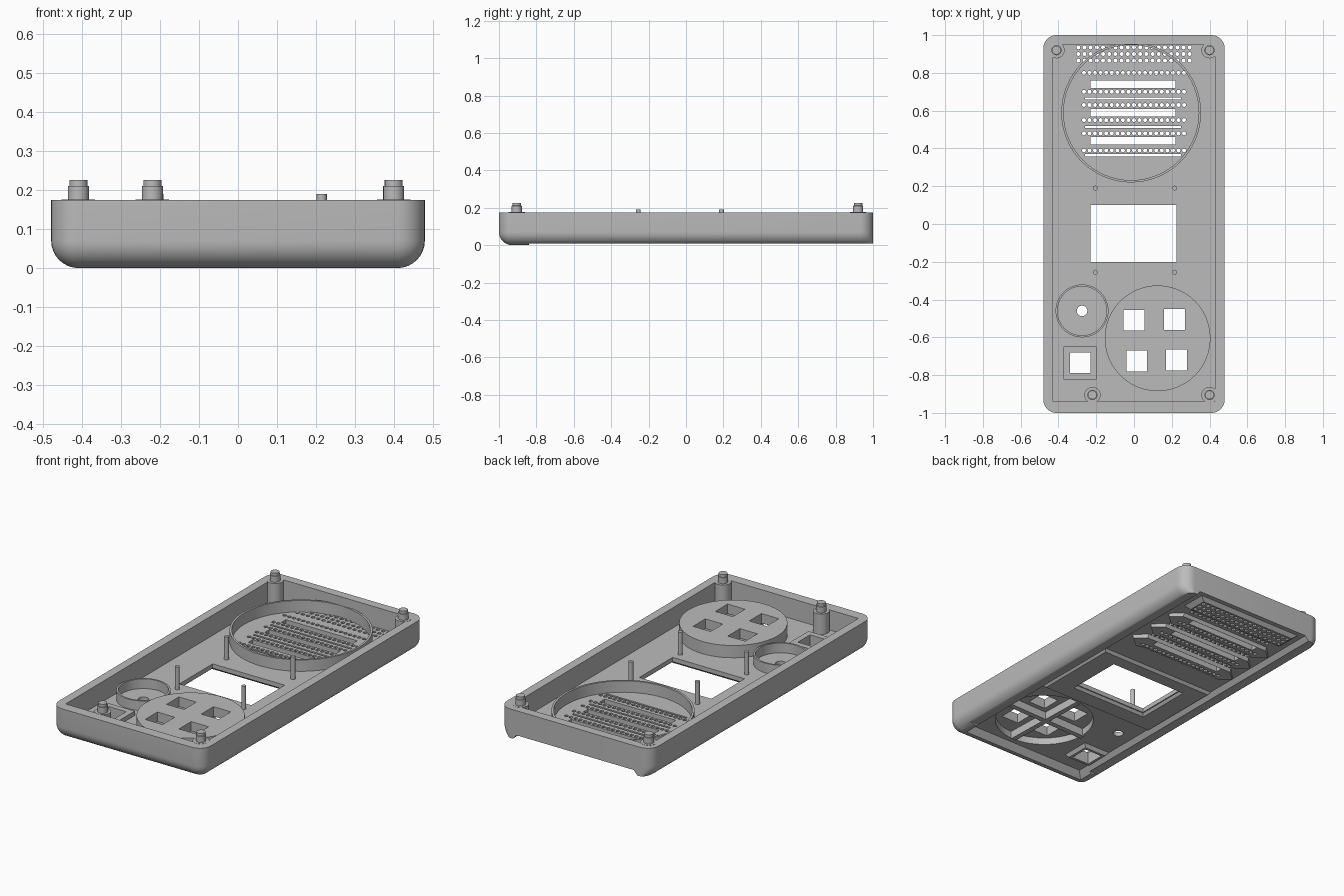
import bpy, bmesh, math
from mathutils import Matrix

if "Cube" in bpy.data.objects:
    bpy.data.objects.remove(bpy.data.objects["Cube"], do_unlink=True)

GREY = bpy.data.materials.new("plain_grey")
GREY.use_nodes = True
GREY.diffuse_color = (0.5, 0.5, 0.5, 1)
GREY.node_tree.nodes["Principled BSDF"].inputs["Base Color"].default_value = (0.5, 0.5, 0.5, 1)


def finish(name, bm):
    bmesh.ops.recalc_face_normals(bm, faces=bm.faces)
    me = bpy.data.meshes.new(name)
    bm.to_mesh(me)
    bm.free()
    me.materials.append(GREY)
    ob = bpy.data.objects.new(name, me)
    bpy.context.collection.objects.link(ob)
    return ob


def loft(bm, rings):
    """Skin a stack of equal-length rings and cap both ends."""
    loops = [[bm.verts.new(p) for p in ring] for ring in rings]
    n = len(loops[0])
    for a, b in zip(loops, loops[1:]):
        for i in range(n):
            j = (i + 1) % n
            bm.faces.new((a[i], a[j], b[j], b[i]))
    bm.faces.new(loops[0][::-1])
    bm.faces.new(loops[-1])


def circle(x, y, r, z, n):
    return [(x + r * math.cos(math.tau * i / n), y + r * math.sin(math.tau * i / n), z) for i in range(n)]


def rect(x0, x1, y0, y1, z):
    return [(x0, y0, z), (x1, y0, z), (x1, y1, z), (x0, y1, z)]


def square(x, y, h, z):
    return rect(x - h, x + h, y - h, y + h, z)


def box(bm, x0, x1, y0, y1, z0, z1):
    loft(bm, [rect(x0, x1, y0, y1, z) for z in (z0, z1)])


def disc(bm, x, y, r, z0, z1, n=48):
    loft(bm, [circle(x, y, r, z, n) for z in (z0, z1)])


def boolean(ob, bm, operation="DIFFERENCE"):
    """Apply a boolean with a temporary helper mesh."""
    helper = finish("helper", bm)
    helper.hide_render = True
    mod = ob.modifiers.new("cut", "BOOLEAN")
    mod.operation, mod.object, mod.solver = operation, helper, "EXACT"
    bpy.context.view_layer.update()
    dg = bpy.context.evaluated_depsgraph_get()
    me = bpy.data.meshes.new_from_object(ob.evaluated_get(dg))
    ob.modifiers.clear()
    ob.data = me
    bpy.data.objects.remove(helper, do_unlink=True)


def body_ring(d, z, r=0.07, steps=8):
    """Plan outline inset by d on the sides and front, but flush at the back."""
    pts = []
    rx = max(r - d, 0.003)
    for cx, cy, ry, start in ((0.41, 0.93, r, 0), (-0.41, 0.93, r, 1), (-0.41, -0.93, rx, 2), (0.41, -0.93, rx, 3)):
        for i in range(steps + 1):
            a = (start + i / steps) * math.pi / 2
            pts.append((cx + rx * math.cos(a), cy + ry * math.sin(a), z))
    return pts


# Tray with rounded underside edges
bm = bmesh.new()
rings = []
for i in range(9):
    a = i / 8 * math.pi / 2
    rings.append(body_ring(0.07 * (1 - math.sin(a)), 0.07 * (1 - math.cos(a))))
loft(bm, rings + [body_ring(0, 0.175)])
tray = finish("tray", bm)

# Inner cavity
bm = bmesh.new()
box(bm, -0.43, 0.43, -0.94, 0.95, 0.06, 0.3)
boolean(tray, bm)

# Underside recess, open at the back, and the slightly lower front lip
bm = bmesh.new()
loft(bm, [rect(-0.42, 0.42, -0.945, 1.1, -0.02), rect(-0.37, 0.37, -0.9, 1.1, 0.035)])
boolean(tray, bm)
bm = bmesh.new()
box(bm, -0.6, 0.6, -0.84, 1.1, -0.1, 0.01)
boolean(tray, bm)

PAD = (0.125, -0.605)
BUTTONS = ((0, -0.51), (0.215, -0.505), (0.015, -0.725), (0.225, -0.72))
SMALL = (-0.285, -0.735)
SPEAKER = (-0.015, 0.59)
DIAL = (-0.275, -0.46)

# Through openings in the floor
bm = bmesh.new()
disc(bm, *PAD, 0.265, -0.1, 0.2)
box(bm, -0.23, 0.225, -0.2, 0.1, -0.1, 0.2)
disc(bm, *DIAL, 0.028, -0.1, 0.2, 24)
loft(bm, [square(*SMALL, 0.055, z) for z in (-0.1, 0.2)])
boolean(tray, bm)

# Direction pad housing with a shallow pocket below
bm = bmesh.new()
disc(bm, *PAD, 0.28, 0.045, 0.13)
pad = finish("pad_housing", bm)
bm = bmesh.new()
disc(bm, *PAD, 0.265, -0.1, 0.075)
boolean(pad, bm)
bm = bmesh.new()
for x, y in BUTTONS:
    loft(bm, [square(x, y, 0.055, z) for z in (-0.1, 0.2)])
boolean(pad, bm)

# Cross divider in the pocket
bm = bmesh.new()
for hx, hy, top in ((0.265, 0.015, 0.078), (0.015, 0.265, 0.079)):
    box(bm, -hx, hx, -hy, hy, 0.03, top)
bmesh.ops.transform(bm, matrix=Matrix.Translation((PAD[0] - 0.01, PAD[1], 0)) @ Matrix.Rotation(0.03, 4, "Z"), verts=bm.verts)
finish("pad_cross", bm)


def grille_cutter():
    bm = bmesh.new()
    for k, y in enumerate((0.935, 0.9, 0.865, 0.8, 0.7, 0.63, 0.55, 0.48, 0.39)):
        half = 0.295 if k < 3 else 0.265
        for i in range(19):
            disc(bm, -half + 2 * half * i / 18, y, 0.011, -0.1, 0.2, 8)
    for k in range(3):
        y = 0.74 - 0.15 * k
        box(bm, -0.23, 0.22, y - 0.02, y + 0.02, -0.1, 0.2)
        box(bm, -0.26, 0.25, y - 0.082, y - 0.07, -0.1, 0.2)
    return bm


boolean(tray, grille_cutter())

# Raised louvres and perforated panel on the underside
bm = bmesh.new()
for k in range(3):
    y = 0.71 - 0.15 * k
    stack = []
    for z, s in ((0.015, 0.85), (0.037, 1)):
        stack.append([(x, y + dy * s, z) for x, dy in
                      ((-0.35, 0), (-0.29, -0.06), (0.29, -0.06), (0.35, 0), (0.29, 0.06), (-0.29, 0.06))])
    loft(bm, stack)
loft(bm, [rect(-0.31, 0.31, 0.845, 0.955, 0.014), rect(-0.34, 0.34, 0.825, 0.975, 0.037)])
louvres = finish("grille_louvres", bm)
boolean(louvres, grille_cutter())


def frame(name, outer, inner):
    bm = bmesh.new()
    loft(bm, outer)
    ob = finish(name, bm)
    bm = bmesh.new()
    loft(bm, inner)
    boolean(ob, bm)
    return ob


# Screen bezel and small button frames
frame("screen_bezel", [rect(-0.36, 0.36, -0.31, 0.19, 0.02), rect(-0.375, 0.375, -0.325, 0.205, 0.037)],
      [rect(-0.255, 0.25, -0.225, 0.125, 0.01), rect(-0.225, 0.22, -0.195, 0.095, 0.05)])
frame("button_frame", [square(*SMALL, 0.0875, z) for z in (0.05, 0.085)],
      [square(*SMALL, 0.055, z) for z in (0, 0.1)])
frame("button_rim", [square(*SMALL, 0.07, 0.015), square(*SMALL, 0.085, 0.037)],
      [square(*SMALL, 0.055, z) for z in (0, 0.1)])

# Ring walls for the speaker and the dial
for name, (x, y), r, t, top in (("speaker_ring", SPEAKER, 0.37, 0.012, 0.125), ("dial_ring", DIAL, 0.14, 0.01, 0.115)):
    frame(name, [circle(x, y, r, z, 64) for z in (0.055, top)],
          [circle(x, y, r - t, z, 64) for z in (0, 0.3)])

# Stepped corner pegs
bm = bmesh.new()
for x, y in ((-0.41, 0.92), (0.4, 0.92), (-0.22, -0.905), (0.4, -0.905)):
    loft(bm, [circle(x, y, r, z, 24) for r, z in
              ((0.043, 0.05), (0.043, 0.176), (0.027, 0.176), (0.027, 0.21), (0.023, 0.211), (0.023, 0.226))])
finish("corner_pegs", bm)

# Thin screen posts
bm = bmesh.new()
for x in (-0.205, 0.215):
    for y in (-0.255, 0.19):
        disc(bm, x, y, 0.013, 0.05, 0.19, 16)
finish("screen_posts", bm)

# Smooth curved walls, keep edges crisp
bpy.ops.object.select_all(action="DESELECT")
for ob in bpy.context.collection.objects:
    if ob.type == "MESH" and GREY.name in ob.data.materials:
        ob.select_set(True)
        bpy.context.view_layer.objects.active = ob
bpy.ops.object.shade_smooth_by_angle(angle=math.radians(30))
